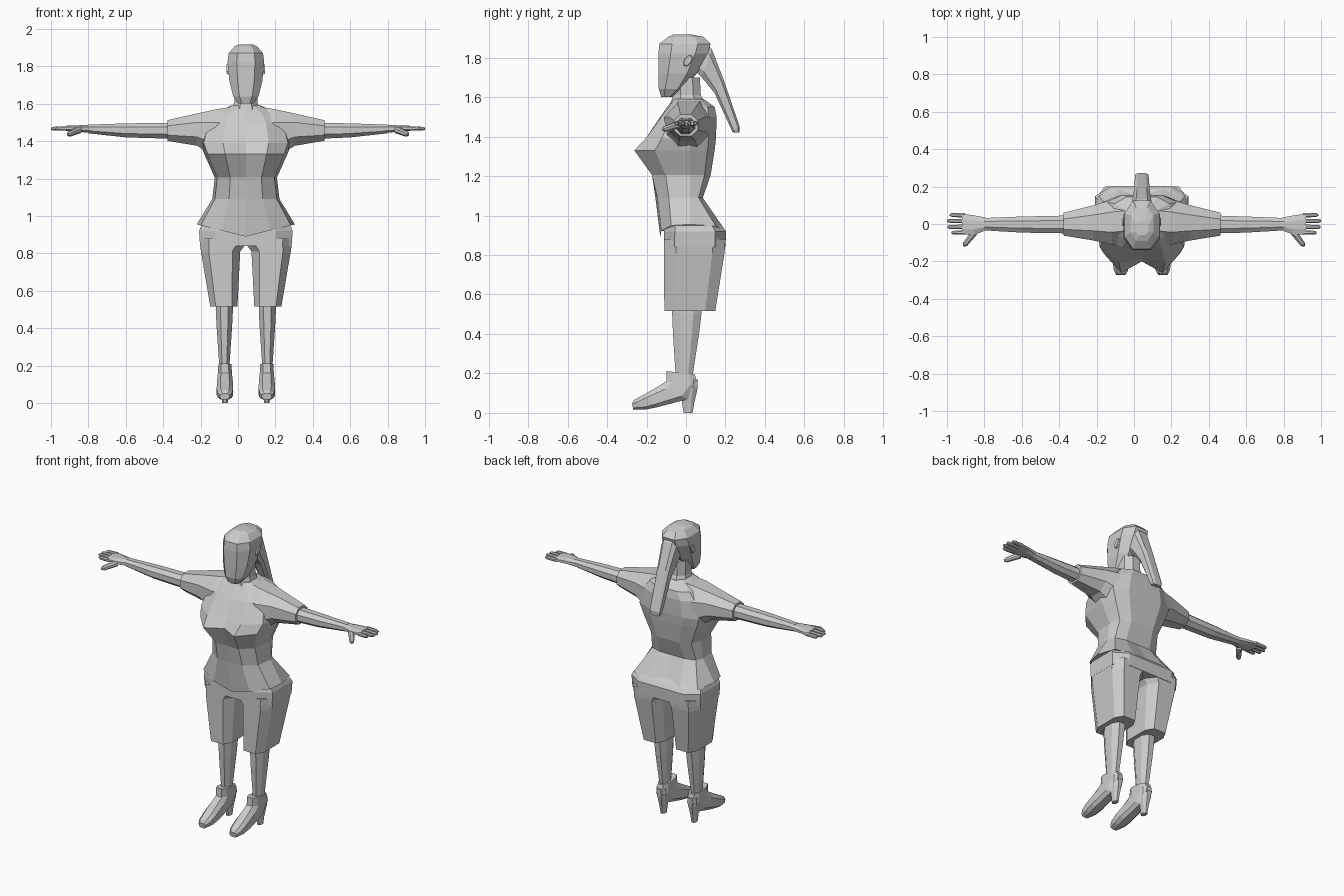
import bpy, bmesh
from mathutils import Vector as V

C = 0.042  # body centre line
grey = bpy.data.materials.new("light grey")
grey.diffuse_color = (0.6, 0.6, 0.6, 1)


def loft(name, rings):
    """Skin a list of equal rings and cap both ends."""
    bm = bmesh.new()
    rows = [[bm.verts.new(p) for p in r] for r in rings]
    n = len(rows[0])
    for a, b in zip(rows, rows[1:]):
        for i in range(n):
            j = (i + 1) % n
            bm.faces.new((a[i], a[j], b[j], b[i]))
    bm.faces.new(rows[0])
    bm.faces.new(rows[-1])
    bmesh.ops.recalc_face_normals(bm, faces=bm.faces)
    me = bpy.data.meshes.new(name)
    bm.to_mesh(me)
    bm.free()
    me.materials.append(grey)
    ob = bpy.data.objects.new(name, me)
    bpy.context.collection.objects.link(ob)
    return ob


def ring(c, u, v, k=0.45):
    """Chamfered rectangle: half axes u and v, k is the flat share."""
    c, u, v = V(c), V(u), V(v)
    pts = [(1, -k), (1, k), (k, 1), (-k, 1), (-1, k), (-1, -k), (-k, -1), (k, -1)]
    return [c + u * a + v * b for a, b in pts]


def flat(z, x0, x1, y0, y1, k=0.45):
    """Horizontal ring from its extents."""
    return ring(((x0 + x1) / 2, (y0 + y1) / 2, z),
                ((x1 - x0) / 2, 0, 0), (0, (y1 - y0) / 2, 0), k)


def upright(x, y0, y1, z0, z1, k=0.45):
    """Ring across an arm from its extents."""
    return ring((x, (y0 + y1) / 2, (z0 + z1) / 2),
                (0, (y1 - y0) / 2, 0), (0, 0, (z1 - z0) / 2), k)


def stick(name, a, b, r0, r1):
    """Small tapered finger."""
    a, b = V(a), V(b)
    d = (b - a).normalized()
    u = d.cross(V((0, 0, 1))).normalized()
    w = u.cross(d)
    loft(name, [ring(p, u * r, w * r) for p, r in
                ((a, r0), (a.lerp(b, 0.85), (r0 + r1) / 2), (b, r1 * 0.6))])


# Shirt body: z, half width, centre front, bust front, back, hem dip
levels = [(0.955, 0.262, -0.13, -0.125, 0.20, 0.065),
          (1.09, 0.18, -0.155, -0.145, 0.085, 0),
          (1.205, 0.166, -0.17, -0.172, 0.125, 0),
          (1.33, 0.222, -0.2, -0.262, 0.145, 0),
          (1.39, 0.245, -0.185, -0.205, 0.152, 0),
          (1.50, 0.215, -0.13, -0.125, 0.155, 0),
          (1.55, 0.165, -0.095, -0.085, 0.145, 0),
          (1.59, 0.08, -0.065, -0.06, 0.09, 0)]
rings = []
for z, w, fc, fp, bk, dip in levels:
    half = [(0, fc), (0.5, fp), (0.92, fp * 0.6), (1, 0.02), (0.88, bk * 0.75),
            (0.5, bk), (0, bk)]
    full = half + [(-x, y) for x, y in half[-2:0:-1]]
    rings.append([(C + x * w, y, z - dip * (1 - abs(x))) for x, y in full])
loft("shirt", rings)

# Neck and head
loft("neck", [flat(1.53, C - .085, C + .085, -.09, .12),
              flat(1.61, C - .062, C + .062, -.065, .075),
              flat(1.70, C - .06, C + .06, -.065, .07)])
loft("head", [flat(z, C - w, C + w, f, b, 0.5) for z, w, f, b in
              ((1.60, .04, -.125, -.07), (1.64, .068, -.138, -.01),
               (1.72, .088, -.14, .055), (1.82, .098, -.14, .11),
               (1.87, .092, -.135, .125), (1.905, .062, -.09, .09),
               (1.918, .035, -.06, .02))])

# Ponytail: x half width, upper and lower edge in y and z
loft("ponytail", [ring((C, (a + c) / 2, (b + d) / 2), (w, 0, 0),
                       (0, (a - c) / 2, (b - d) / 2), 0.6)
                  for w, a, b, c, d in
                  ((.045, .06, 1.90, .04, 1.74), (.052, .13, 1.845, .08, 1.70),
                   (.042, .19, 1.69, .145, 1.62), (.036, .272, 1.45, .235, 1.425),
                   (.03, .27, 1.42, .245, 1.42))])

# Trouser top
loft("trouser_top", [flat(z, C - w, C + w, f, b, 0.65) for z, w, f, b in
                     ((0.98, .19, -.09, .14), (0.945, .24, -.108, .185),
                      (0.92, .25, -.112, .203), (0.84, .245, -.112, .2))])

for s, side in ((-1, "left"), (1, "right")):
    def X(o):
        return C + s * o

    # Sleeve and forearm
    loft(side + "_sleeve", [upright(x, *e) for x, e in
         ((X(.06), (-.10, .14, 1.30, 1.585)), (X(.16), (-.11, .13, 1.31, 1.57)),
          (X(.26), (-.088, .10, 1.375, 1.548)), (X(.42), (-.062, .06, 1.402, 1.512)))])
    loft(side + "_forearm", [upright(x, *e) for x, e in
         ((X(.40), (-.05, .045, 1.413, 1.498)), (s * .60, (-.046, .04, 1.42, 1.495)),
          (s * .80, (-.034, .032, 1.442, 1.488)))])

    # Hand
    loft(side + "_palm", [upright(x, *e) for x, e in
         ((s * .79, (-.034, .034, 1.444, 1.486)), (s * .85, (-.055, .045, 1.45, 1.485)),
          (s * .92, (-.056, .056, 1.455, 1.482)))])
    for y, tip in ((-.045, .975), (-.015, .998), (.016, 1.0), (.046, .985)):
        stick(side + "_finger", (s * .905, y, 1.468), (s * tip, y * 1.05, 1.466), .012, .009)
    stick(side + "_thumb", (s * .85, -.04, 1.46), (s * .91, -.118, 1.435), .018, .01)

    # Trouser leg
    loft(side + "_trouser_leg", [flat(z, X(a), X(b), f, k, 0.6) for z, a, b, f, k in
         ((.88, .0, .247, -.11, .2), (.845, .004, .245, -.111, .198),
          (.81, .03, .24, -.111, .195), (.515, .045, .19, -.11, .148))])

    # Lower leg
    loft(side + "_lower_leg", [flat(z, X(.115 - w), X(.115 + w), f, b)
         for z, w, f, b in ((.56, .045, -.07, .08), (.50, .046, -.07, .078),
                            (.40, .041, -.066, .066), (.18, .026, -.052, .032))])

    # Shoe: half width, upper edge and sole edge in y and z
    loft(side + "_shoe", [ring((X(.112), (a + c) / 2, (b + d) / 2), (w, 0, 0),
                               (0, (a - c) / 2, (b - d) / 2), 0.55)
         for w, a, b, c, d in
         ((.035, -.098, .212, .045, .195), (.038, -.10, .16, .06, .14),
          (.042, -.14, .135, .01, .07), (.044, -.215, .092, -.14, .03),
          (.038, -.262, .066, -.20, .018), (.025, -.273, .05, -.268, .018))])
    loft(side + "_heel", [flat(z, X(.112 - w), X(.112 + w), f, b)
         for z, w, f, b in ((.17, .034, -.02, .06), (.12, .031, -.025, .058),
                            (.05, .019, -.02, .042), (0, .015, -.012, .033))])
    # Ear
    loft(side + "_ear", [ring((X(o), .01, 1.785), (0, r, 0), (0, .01, r * 1.5))
                         for o, r in ((.08, .022), (.103, .016))])
